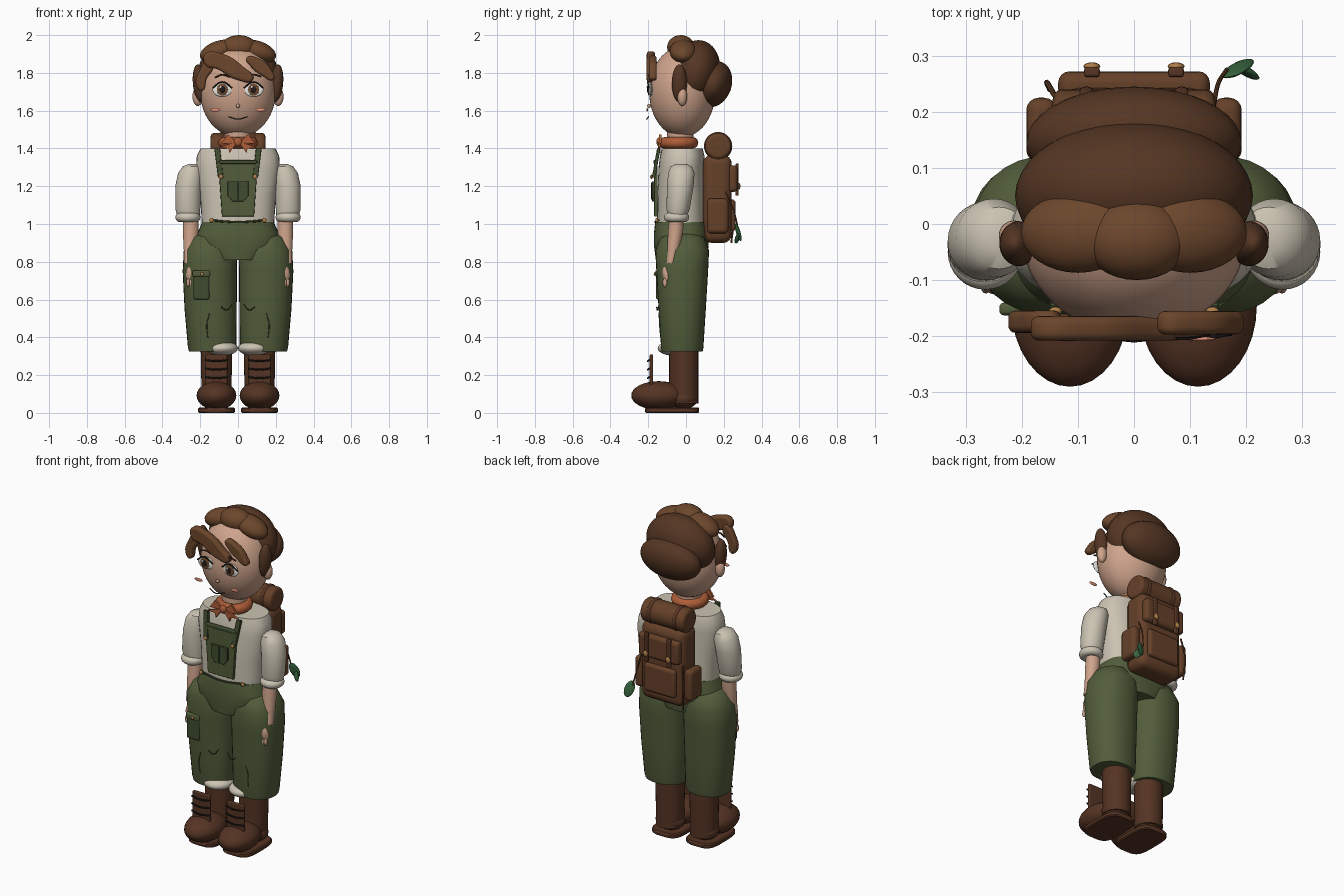
import bpy, bmesh, math

if "Cube" in bpy.data.objects:
    bpy.data.objects.remove(bpy.data.objects["Cube"])

COL = dict(skin=(.62, .37, .26), hair=(.09, .037, .017), lock=(.15, .062, .025), green=(.085, .11, .043),
           dark_green=(.05, .07, .028), shirt=(.60, .55, .45), boot=(.09, .034, .017), scarf=(.42, .11, .04),
           pack=(.13, .052, .022), brass=(.45, .22, .07), white=(.85, .83, .78), iris=(.16, .07, .03),
           black=(.015, .01, .01), cheek=(.75, .28, .18), leaf=(.04, .13, .05))
MAT = {}
for k, c in COL.items():
    MAT[k] = bpy.data.materials.new(k)
    MAT[k].diffuse_color = (*c, 1)


def finish(ob, name, mat):
    ob.name = name
    ob.data.materials.clear()
    ob.data.materials.append(MAT[mat])
    bpy.ops.object.select_all(action='DESELECT')
    ob.select_set(True)
    bpy.context.view_layer.objects.active = ob
    if ob.type == 'CURVE':
        bpy.ops.object.convert(target='MESH')
    bpy.ops.object.shade_smooth_by_angle(angle=math.radians(40))
    return ob


def ball(name, mat, loc, rad, rot=(0, 0, 0), seg=32):
    bpy.ops.mesh.primitive_uv_sphere_add(segments=seg, ring_count=seg // 2, location=loc,
                                         rotation=[math.radians(a) for a in rot])
    bpy.context.object.scale = rad
    return finish(bpy.context.object, name, mat)


def ring(name, mat, loc, big, small, scale=(1, 1, 1)):
    bpy.ops.mesh.primitive_torus_add(location=loc, major_radius=big, minor_radius=small,
                                     major_segments=32, minor_segments=12)
    bpy.context.object.scale = scale
    return finish(bpy.context.object, name, mat)


def box(name, mat, lo, hi, bev=.02):
    bpy.ops.mesh.primitive_cube_add(size=1, location=[(a + b) / 2 for a, b in zip(lo, hi)])
    ob = bpy.context.object
    ob.scale = [b - a for a, b in zip(lo, hi)]
    bpy.ops.object.transform_apply(location=False, rotation=False)
    m = ob.modifiers.new('round', 'BEVEL')
    m.width, m.segments = bev, 4
    return finish(ob, name, mat)


def loft(name, mat, rings, n=32, p=1.0):
    """Stack of (z, cx, cy, rx, ry) superellipse rings, capped."""
    bm = bmesh.new()
    prev = None
    pw = lambda v: math.copysign(abs(v) ** p, v)
    for z, cx, cy, rx, ry in rings:
        cur = [bm.verts.new((cx + rx * pw(math.cos(2 * math.pi * i / n)),
                             cy + ry * pw(math.sin(2 * math.pi * i / n)), z)) for i in range(n)]
        if prev:
            for i in range(n):
                bm.faces.new((prev[i], prev[(i + 1) % n], cur[(i + 1) % n], cur[i]))
        else:
            bm.faces.new(cur[::-1])
        prev = cur
    bm.faces.new(prev)
    bmesh.ops.recalc_face_normals(bm, faces=bm.faces)
    me = bpy.data.meshes.new(name)
    bm.to_mesh(me)
    ob = bpy.data.objects.new(name, me)
    bpy.context.collection.objects.link(ob)
    return finish(ob, name, mat)


def plate(name, mat, pts, y, half, bev=0, smooth=False, tilt=0):
    """Outline in the x-z plane, thickened along y."""
    zc = sum(q[1] for q in pts) / len(pts)
    cu = bpy.data.curves.new(name, 'CURVE')
    cu.dimensions, cu.fill_mode = '2D', 'BOTH'
    cu.extrude, cu.bevel_depth, cu.offset, cu.bevel_resolution = half - bev, bev, -bev, 3
    sp = cu.splines.new('BEZIER')
    sp.bezier_points.add(len(pts) - 1)
    for b, (x, z) in zip(sp.bezier_points, pts):
        b.co = (x, z - zc, 0)
        b.handle_left_type = b.handle_right_type = 'AUTO' if smooth else 'VECTOR'
    sp.use_cyclic_u = True
    sp.resolution_u = 6 if smooth else 1
    ob = bpy.data.objects.new(name, cu)
    ob.location, ob.rotation_euler = (0, y, zc), (math.radians(90 + tilt), 0, 0)
    bpy.context.collection.objects.link(ob)
    return finish(ob, name, mat)


def tube(name, mat, pts, r):
    cu = bpy.data.curves.new(name, 'CURVE')
    cu.dimensions, cu.bevel_depth, cu.bevel_resolution, cu.use_fill_caps = '3D', r, 2, True
    sp = cu.splines.new('BEZIER')
    sp.bezier_points.add(len(pts) - 1)
    for b, q in zip(sp.bezier_points, pts):
        b.co = q
        b.handle_left_type = b.handle_right_type = 'AUTO'
    sp.resolution_u = 6
    ob = bpy.data.objects.new(name, cu)
    bpy.context.collection.objects.link(ob)
    return finish(ob, name, mat)


# Head and hair
ball('head', 'skin', (0, -.02, 1.70), (.20, .175, .24), seg=48)
loft('neck', 'skin', [(1.36, 0, -.03, .07, .07), (1.52, 0, -.03, .07, .07)])
ball('hair_cap', 'hair', (0, .05, 1.80), (.212, .13, .175), (-12, 0, 0), 40)
ball('hair_back', 'hair', (0, .145, 1.74), (.192, .096, .125), (-20, 0, 0), 40)
ball('top_tuft', 'lock', (.005, -.027, 1.935), (.095, .073, .065))
for s in (-1, 1):
    ball('side_tuft', 'lock', (s * .10, -.015, 1.915), (.105, .072, .055), (0, s * 18, 0))
    ball('sideburn', 'hair', (s * .205, -.035, 1.745), (.034, .04, .10), (0, s * 5, 0))
    ball('ear', 'skin', (s * .213, -.02, 1.675), (.028, .026, .05))
plate('large_fringe', 'lock', [(-.175, 1.90), (-.08, 1.90), (.03, 1.83), (.08, 1.765), (-.01, 1.765),
      (-.11, 1.82), (-.17, 1.84)], -.186, .022, .015, True)
plate('left_fringe', 'lock', [(-.15, 1.87), (-.205, 1.81), (-.22, 1.73), (-.19, 1.705), (-.165, 1.77),
      (-.13, 1.83)], -.174, .02, .013, True)
plate('right_fringe', 'lock', [(.045, 1.88), (.12, 1.87), (.18, 1.81), (.19, 1.765), (.12, 1.79),
      (.07, 1.83)], -.176, .021, .014, True)

# Face
for s in (-1, 1):
    x = s * .083
    ball('eye_white', 'white', (x, -.188, 1.712), (.052, .010, .038))
    ball('iris', 'iris', (x, -.198, 1.712), (.029, .005, .033), seg=20)
    ball('pupil', 'black', (x, -.203, 1.712), (.014, .003, .018), seg=16)
    ball('eye_glint', 'white', (x - .01, -.206, 1.725), (.006, .002, .006), seg=12)
    tube('upper_lash', 'black', [(x - .052, -.196, 1.72), (x, -.203, 1.752), (x + .052, -.196, 1.72)], .004)
    tube('eyebrow', 'hair', [(x - .04, -.195, 1.775), (x, -.198, 1.79), (x + .04, -.195, 1.78)], .005)
    ball('cheek', 'cheek', (s * .12, -.205, 1.605), (.027, .004, .010), seg=16)
ball('nose', 'skin', (0, -.196, 1.625), (.010, .010, .010), seg=16)
tube('mouth', 'black', [(-.05, -.198, 1.568), (0, -.208, 1.555), (.05, -.198, 1.568)], .003)

# Shirt and neckerchief
loft('shirt_body', 'shirt', [(.97, 0, -.025, .19, .128), (1.15, 0, -.025, .20, .127), (1.3, 0, -.025, .222, .12),
     (1.36, 0, -.02, .218, .118), (1.40, 0, -.02, .198, .108)], 40, .8)
ring('neckerchief', 'scarf', (0, -.04, 1.43), .075, .03)
ball('scarf_knot', 'scarf', (0, -.143, 1.435), (.022, .014, .024), seg=16)
for s in (-1, 1):
    plate('scarf_tail', 'scarf', [(0, 1.44), (s * .10, 1.405), (s * .05, 1.40), (s * .045, 1.375)], -.142, .007)
    plate('scarf_fold', 'scarf', [(0, 1.43), (s * .055, 1.475), (s * .09, 1.425)], -.137, .006)

# Arms
for s in (-1, 1):
    loft('sleeve', 'shirt', [(1.045, s * .262, -.045, .06, .05), (1.08, s * .266, -.042, .066, .062),
         (1.20, s * .262, -.03, .07, .07), (1.27, s * .25, -.025, .067, .07), (1.305, s * .24, -.025, .052, .055),
         (1.318, s * .235, -.025, .025, .025)])
    ring('sleeve_cuff', 'shirt', (s * .265, -.05, 1.035), .042, .025)
    loft('forearm', 'skin', [(.79, s * .262, -.082, .025, .022), (.86, s * .255, -.068, .032, .032),
         (.96, s * .25, -.055, .042, .04), (1.04, s * .25, -.05, .04, .038)])
    ball('palm', 'skin', (s * .245, -.103, .735), (.03, .022, .052), (8, s * -6, 0), 20)
    ball('thumb', 'skin', (s * .225, -.122, .735), (.012, .012, .03), (0, s * 20, 0), 16)
    for i in range(3):
        ball('finger', 'skin', (s * (.232 + .016 * i), -.112, .69), (.009, .012, .024), seg=12)

# Trousers
loft('hip_block', 'green', [(.81, 0, -.025, .125, .135), (.89, 0, -.025, .235, .145),
     (.95, 0, -.025, .215, .145), (1.01, 0, -.025, .19, .138)], 40, .8)
for s in (-1, 1):
    loft('trouser_leg', 'green', [(.325, s * .137, -.02, .122, .108), (.345, s * .137, -.02, .128, .112),
         (.55, s * .145, -.02, .138, .125), (.75, s * .149, -.02, .144, .137), (.86, s * .146, -.02, .141, .142),
         (.93, s * .135, -.02, .115, .115), (.955, s * .13, -.02, .07, .07)], 32, .88)
    ball('leg_lining', 'shirt', (s * .085, -.06, .342), (.085, .09, .04), seg=24)
    tube('knee_crease', 'dark_green', [(s * .03, -.142, .575), (s * .06, -.152, .545), (s * .09, -.155, .56)], .003)
    tube('shin_crease', 'dark_green', [(s * .15, -.142, .53), (s * .165, -.14, .47), (s * .16, -.134, .40)], .003)
    ball('waist_button', 'brass', (s * .14, -.155, 1.02), (.012, .008, .012), seg=12)
tube('waist_seam', 'dark_green', [(-.15, -.145, 1.02), (0, -.162, 1.01), (.15, -.145, 1.02)], .006)
box('thigh_pocket', 'dark_green', (-.235, -.158, .60), (-.152, -.138, .745), .009)
box('thigh_pocket_flap', 'green', (-.24, -.163, .72), (-.148, -.14, .755), .009)
ball('thigh_button', 'brass', (-.19, -.165, .735), (.009, .006, .009), seg=12)

# Bib
plate('bib', 'green', [(-.085, 1.04), (.085, 1.04), (.105, 1.33), (-.105, 1.33)], -.16, .009, .004)
box('bib_hem', 'dark_green', (-.10, -.173, 1.318), (.10, -.150, 1.338), .006)
plate('bib_pocket', 'dark_green', [(-.055, 1.225), (-.055, 1.15), (-.03, 1.12), (.03, 1.12), (.055, 1.15),
      (.055, 1.225)], -.174, .007, .003)
tube('pocket_stitch', 'black', [(0, -.182, 1.22), (0, -.182, 1.13)], .002)
for s in (-1, 1):
    plate('strap', 'dark_green', [(s * .125, 1.40), (s * .095, 1.40), (s * .078, 1.245), (s * .106, 1.245)],
          -.158, .009, .003, tilt=-10)
    ball('strap_button', 'brass', (s * .09, -.183, 1.25), (.012, .007, .012), seg=12)

# Boots
for s in (-1, 1):
    x = s * .114
    loft('boot_shaft', 'boot', [(.05, x, -.012, .078, .077), (.36, x, -.012, .084, .077)])
    ball('boot_toe', 'boot', (x, -.145, .092), (.105, .145, .076))
    loft('boot_sole', 'boot', [(0, x, -.073, .092, .138), (.006, x, -.073, .098, .143),
         (.022, x, -.073, .098, .143), (.028, x, -.073, .092, .138)], 40, .55)
    ball('boot_heel', 'boot', (x, -.015, .075), (.085, .078, .055), seg=24)
    box('boot_tongue', 'boot', (x - .058, -.192, .13), (x + .058, -.174, .31), .006)
    for z in (.19, .235, .28):
        tube('lace', 'black', [(x - .06, -.194, z), (x, -.202, z - .006), (x + .06, -.194, z)], .005)

# Backpack
box('pack_body', 'pack', (-.145, .09, .90), (.145, .242, 1.365), .045)
box('pack_flap', 'pack', (-.135, .22, 1.17), (.135, .272, 1.31), .02)
box('pack_front_pocket', 'pack', (-.105, .22, .96), (.105, .262, 1.13), .018)
bpy.ops.mesh.primitive_cylinder_add(vertices=32, radius=.07, depth=.29, location=(0, .17, 1.412),
                                    rotation=(0, math.pi / 2, 0))
m = bpy.context.object.modifiers.new('round', 'BEVEL')
m.width, m.segments, m.limit_method = .018, 3, 'ANGLE'
finish(bpy.context.object, 'bedroll', 'pack')
for s in (-1, 1):
    box('side_pocket', 'pack', (s * .165 - .027, .11, .95), (s * .165 + .027, .225, 1.135), .022)
    box('flap_strap', 'boot', (s * .075 - .014, .262, 1.15), (s * .075 + .014, .279, 1.32), .005)
    ball('buckle', 'brass', (s * .075, .281, 1.20), (.015, .007, .018), seg=16)
    o = ring('bedroll_strap', 'boot', (s * .085, .17, 1.412), .069, .006, (1, 1, 2))
    o.rotation_euler = (0, math.pi / 2, 0)

# Cord and sprig hanging from the pack
tube('cord', 'pack', [(-.142, .23, 1.16), (-.155, .252, 1.04), (-.15, .24, .90)], .005)
tube('sprig_stem', 'pack', [(.142, .21, 1.17), (.15, .25, 1.08), (.165, .275, .98)], .004)
ball('sprig_leaf', 'leaf', (.185, .277, .955), (.028, .008, .05), (12, -20, 15), 16)
ball('sprig_small_leaf', 'leaf', (.20, .272, .925), (.022, .008, .032), (-10, -40, -20), 16)

for m in bpy.data.materials:
    if m.users and not m.is_grease_pencil:
        m.use_nodes = True
        m.node_tree.nodes["Principled BSDF"].inputs["Base Color"].default_value = m.diffuse_color
